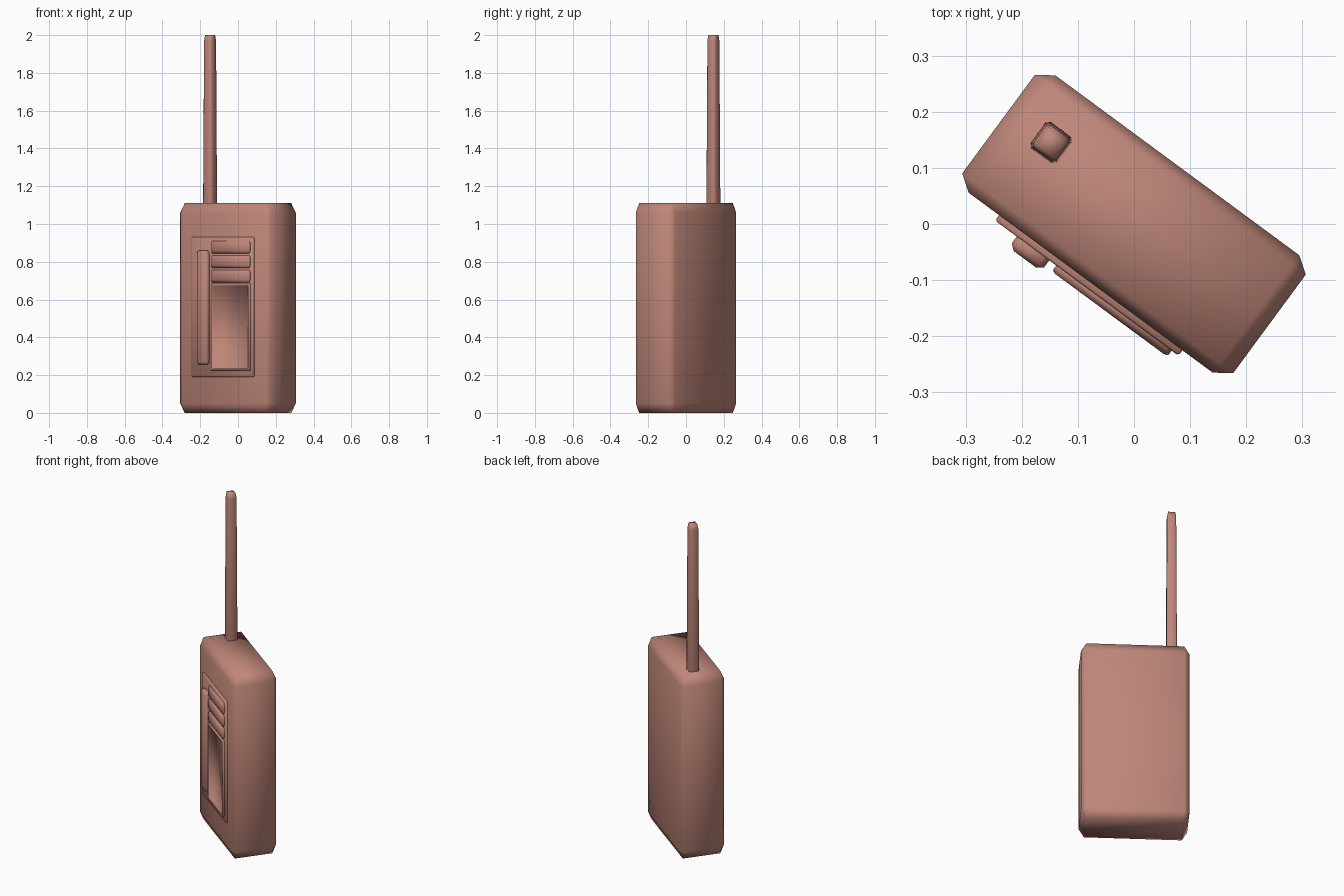
import bpy, bmesh
from math import radians
from mathutils import Matrix

if "Cube" in bpy.data.objects:
    bpy.data.objects.remove(bpy.data.objects["Cube"])

TURN = Matrix.Rotation(radians(-36.4), 4, 'Z')   # whole radio is turned on its base

mat = bpy.data.materials.new("dusty_red")
mat.diffuse_color = (0.52, 0.24, 0.19, 1)
mat.use_nodes = True
mat.node_tree.nodes["Principled BSDF"].inputs["Base Color"].default_value = mat.diffuse_color


def finish(name, bm):
    bmesh.ops.recalc_face_normals(bm, faces=bm.faces)
    bm.transform(TURN)
    for f in bm.faces:
        f.smooth = True
    me = bpy.data.meshes.new(name)
    bm.to_mesh(me)
    bm.free()
    me.materials.append(mat)
    ob = bpy.data.objects.new(name, me)
    bpy.context.collection.objects.link(ob)
    return ob


def block(lo, hi, cham):
    """Box with one chamfer per edge; the chamfer has its own size on each axis."""
    bm = bmesh.new()
    for sx in (0, 1):
        for sy in (0, 1):
            for sz in (0, 1):
                s = (sx, sy, sz)
                for full in range(3):
                    p = []
                    for a in range(3):
                        c = 0 if a == full else cham[a]
                        p.append(hi[a] - c if s[a] else lo[a] + c)
                    bm.verts.new(p)
    bmesh.ops.convex_hull(bm, input=bm.verts[:])
    bmesh.ops.dissolve_limit(bm, angle_limit=radians(0.5), verts=bm.verts[:], edges=bm.edges[:])
    return bm


# Case
finish("case", block((-0.30, -0.13, 0), (0.30, 0.13, 1.11), (0.03, 0.021, 0.05)))

# Antenna, slightly tapered towards the tip
bm = block((-0.0295, -0.0295, 1.06), (0.0295, 0.0295, 2.0), (0.007, 0.007, 0.03))
for v in bm.verts:
    k = 1 - 0.15 * (v.co.z - 1.06) / 0.94
    v.co.x = v.co.x * k - 0.205
    v.co.y = v.co.y * k + 0.029
finish("antenna", bm)

# Raised front panel
finish("front_panel", block((-0.203, -0.142, 0.19), (0.203, -0.11, 0.93), (0.004, 0.004, 0.004)))

# Talk bar
finish("talk_bar", block((-0.155, -0.166, 0.255), (-0.083, -0.13, 0.86), (0.011, 0.009, 0.015)))

# Speaker slats
for i, z in enumerate((0.69, 0.767, 0.844)):
    finish(f"speaker_slat_{i + 1}",
           block((-0.0675, -0.155, z), (0.186, -0.13, z + 0.067), (0.006, 0.008, 0.014)))

# Battery cover with a thin rim around a shallow recess
bm = block((-0.0675, -0.154, 0.225), (0.188, -0.13, 0.686), (0.003, 0.003, 0.003))
front = min(bm.faces, key=lambda f: f.calc_center_median().y)
bmesh.ops.inset_region(bm, faces=[front], thickness=0.009)
bmesh.ops.inset_region(bm, faces=[front], thickness=0.003, depth=-0.008)
finish("battery_cover", bm)
